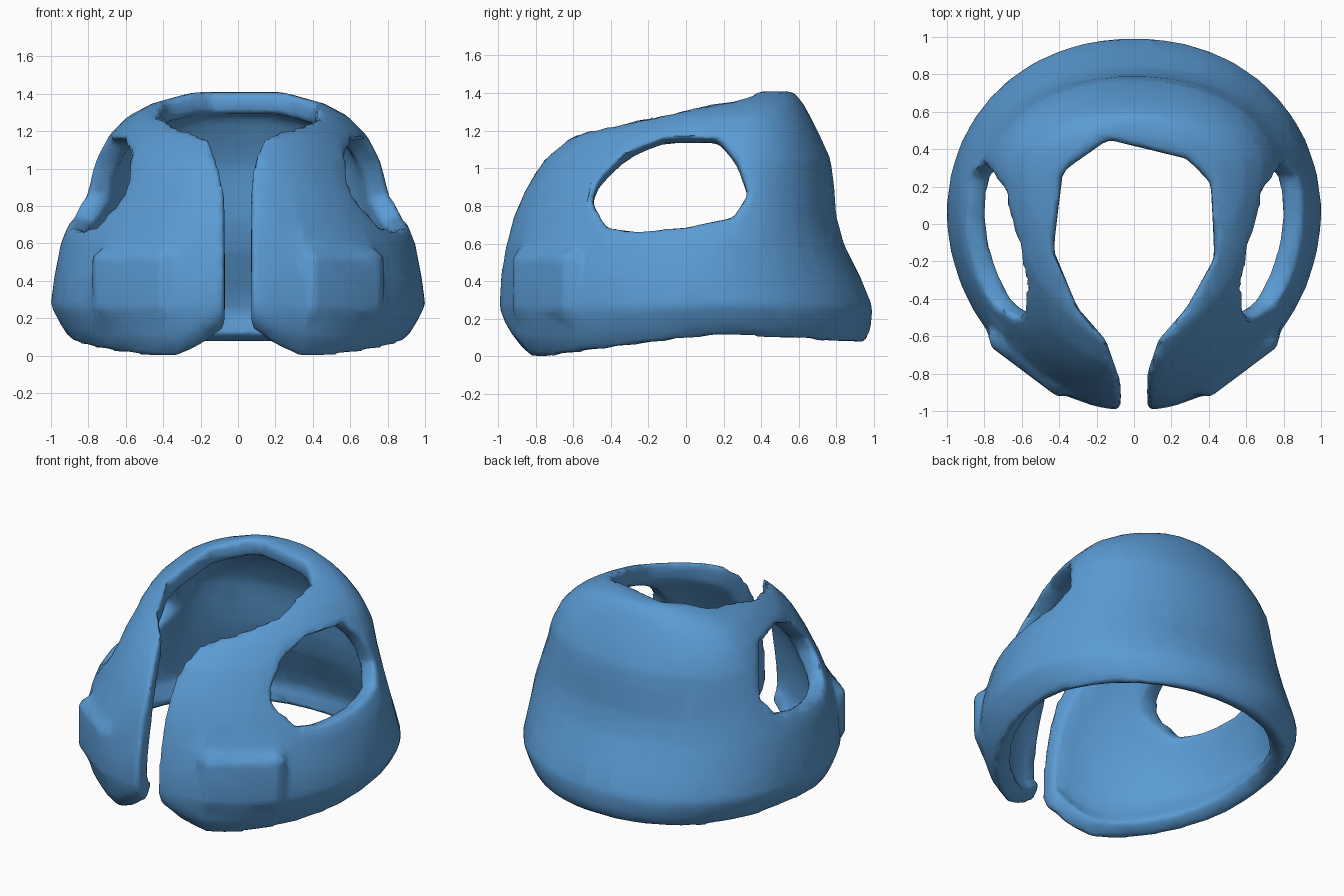
import bpy, bmesh, math
from mathutils import Vector, Matrix

if "Cube" in bpy.data.objects:
    bpy.data.objects.remove(bpy.data.objects["Cube"])

blue = bpy.data.materials.new("cloth blue")
blue.use_nodes = True
blue.diffuse_color = (0.105, 0.33, 0.66, 1)
blue.node_tree.nodes["Principled BSDF"].inputs["Base Color"].default_value = blue.diffuse_color


def make_object(name, bm):
    mesh = bpy.data.meshes.new(name)
    bm.to_mesh(mesh)
    bm.free()
    ob = bpy.data.objects.new(name, mesh)
    bpy.context.collection.objects.link(ob)
    return ob


def prism(name, points, shift):
    """Closed solid made by sweeping a flat outline along a vector."""
    bm = bmesh.new()
    face = bm.faces.new([bm.verts.new(p) for p in points])
    swept = bmesh.ops.extrude_face_region(bm, geom=[face])["geom"]
    bmesh.ops.translate(bm, vec=shift, verts=[v for v in swept if isinstance(v, bmesh.types.BMVert)])
    bmesh.ops.recalc_face_normals(bm, faces=bm.faces)
    ob = make_object(name, bm)
    ob.hide_render = True
    return ob


def rounded(c, power):
    return math.copysign(abs(c) ** (2 / power), c)


# Body: stacked rings of (height, half width, front y, widest y, back y)
RINGS = [(-.015, .9, -.9, .05, .95), (.1, .95, -.975, .05, .985), (.25, 1.005, -1.005, .05, .995),
         (.42, .985, -.995, .05, .93), (.6, .95, -.965, .1, .84), (.75, .89, -.925, .15, .8),
         (.9, .82, -.86, .2, .79), (1.05, .76, -.77, .27, .77), (1.18, .69, -.63, .29, .71),
         (1.28, .59, -.42, .31, .66), (1.35, .46, -.1, .35, .62), (1.41, .24, .25, .44, .57)]
SIDES = 40
bm = bmesh.new()
rows = []
for z, half, front, middle, back in RINGS:
    row = []
    for k in range(SIDES):
        a = math.tau * (k + .5) / SIDES
        c, s = math.cos(a), math.sin(a)
        power, reach = (2.1, back - middle) if s > 0 else (1.9, middle - front)
        x = half * rounded(c, power)
        y = middle + reach * rounded(s, power)
        # The hem arches at the sides and curves up at the front corners
        lift = .11 * min(1, max(0, (y + .8) / .9)) - .05 * max(0, y - .3)
        if y < 0:
            lift += .2 * max(0, 1 - abs(x) / .36) ** 1.5
        row.append(bm.verts.new((x, y, z + lift * max(0, 1 - z / .3))))
    rows.append(row)
for low, high in zip(rows, rows[1:]):
    for k in range(SIDES):
        n = (k + 1) % SIDES
        bm.faces.new((low[k], low[n], high[n], high[k]))
bm.faces.new(rows[-1])
vest = make_object("vest", bm)
shell = vest.modifiers.new("thickness", 'SOLIDIFY')
shell.thickness = .12
shell.offset = -1
shell.use_even_offset = True

# Neck and front opening
outline = [(.07, -1.3), (.07, -.8), (.13, -.62), (.28, -.45), (.43, -.18), (.41, .22), (.28, .35),
           (-.14, .45), (-.38, .28), (-.43, -.14), (-.3, -.45), (-.15, -.62), (-.07, -.85), (-.07, -1.3)]
cutters = [prism("neck_cutter", [(x, y, -.5) for x, y in outline], Vector((0, 0, 3)))]

# Armholes, tilted to meet the sloping sides squarely
arm = [(-.46, .9), (-.5, .79), (-.42, .61), (-.25, .57), (0, .58), (.25, .64),
       (.33, .78), (.27, .96), (.17, 1.1), (-.12, 1.12), (-.33, 1.04)]
for side, name in ((1, "left"), (-1, "right")):
    cutters.append(prism(name + "_armhole_cutter", [(side * .46, y, z) for y, z in arm],
                         Vector((side, 0, .25))))

# Pockets
pockets = []
for side, name in ((1, "left"), (-1, "right")):
    out = Vector((side * .6, -.8, 0))
    bm = bmesh.new()
    bmesh.ops.create_cube(bm, size=1, matrix=Matrix.Diagonal((.1, .54, .38, 1)))
    bmesh.ops.bevel(bm, geom=bm.edges[:], offset=.035, segments=2, affect='EDGES')
    turn = Matrix.Rotation(math.atan2(out.y, out.x), 4, 'Z')
    bm.transform(Matrix.Translation(out * .935 + Vector((0, 0, .385))) @ turn)
    ob = make_object(name + "_pocket", bm)
    ob.hide_render = True
    pockets.append(ob)

for ob, action in [(c, 'DIFFERENCE') for c in cutters] + [(p, 'UNION') for p in pockets]:
    mod = vest.modifiers.new(ob.name, 'BOOLEAN')
    mod.operation = action
    mod.solver = 'EXACT'
    mod.object = ob

# Soften all rims, then reduce to broad facets
soft = vest.modifiers.new("blend", 'REMESH')
soft.mode = 'VOXEL'
soft.voxel_size = .02
smooth = vest.modifiers.new("round", 'SMOOTH')
smooth.factor = .5
smooth.iterations = 14
fewer = vest.modifiers.new("facets", 'DECIMATE')
fewer.ratio = .06

# Bake the shape and drop the helpers
bpy.context.view_layer.update()
graph = bpy.context.evaluated_depsgraph_get()
final = bpy.data.meshes.new_from_object(vest.evaluated_get(graph))
vest.modifiers.clear()
vest.data = final
for ob in cutters + pockets:
    bpy.data.objects.remove(ob)

final.materials.clear()
final.materials.append(blue)
bpy.ops.object.select_all(action='DESELECT')
vest.select_set(True)
bpy.context.view_layer.objects.active = vest
bpy.ops.object.shade_smooth_by_angle(angle=math.radians(60))
